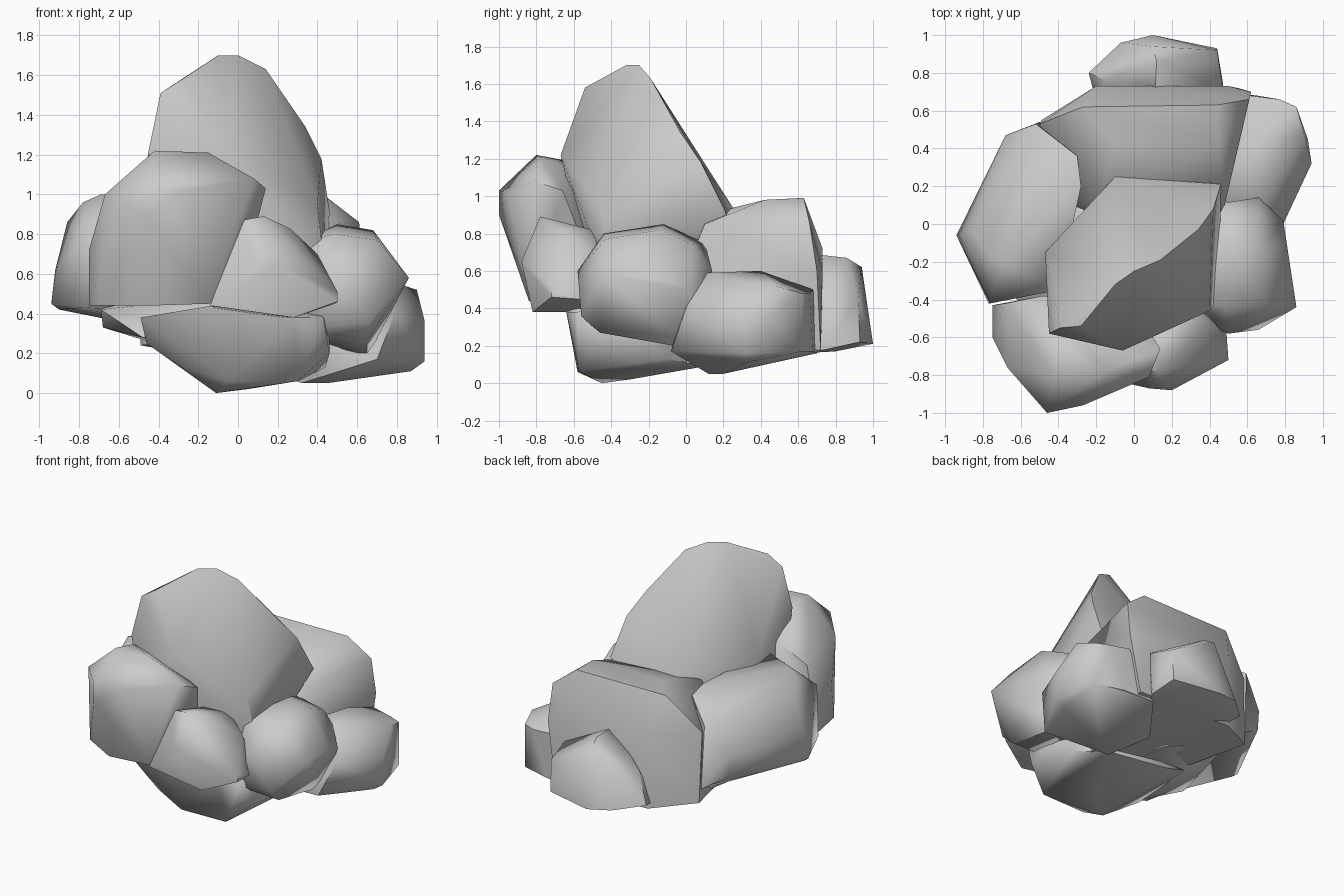
import bpy, bmesh, math


def rock(name, *corners):
    """Faceted boulder wrapped around a few corner points, softly shaded."""
    bm = bmesh.new()
    for c in corners:
        bm.verts.new(c)
    bmesh.ops.convex_hull(bm, input=bm.verts[:])
    loose = [v for v in bm.verts if not v.link_faces]
    bmesh.ops.delete(bm, geom=loose, context='VERTS')
    bmesh.ops.dissolve_limit(bm, angle_limit=math.radians(4),
                             verts=bm.verts[:], edges=bm.edges[:])
    bmesh.ops.recalc_face_normals(bm, faces=bm.faces[:])
    mesh = bpy.data.meshes.new(name)
    bm.to_mesh(mesh)
    bm.free()
    obj = bpy.data.objects.new(name, mesh)
    bpy.context.collection.objects.link(obj)
    bpy.ops.object.select_all(action='DESELECT')
    obj.select_set(True)
    bpy.context.view_layer.objects.active = obj
    bpy.ops.object.shade_smooth_by_angle(angle=math.radians(58))
    return obj


# Tall central boulder with the peak
rock("peak_rock",
     (-.10, -.32, 1.70), (0, -.25, 1.70), (.14, -.19, 1.63), (-.39, -.55, 1.51),
     (-.28, -.54, 1.58), (.34, -.03, 1.34), (.42, .08, 1.18), (-.45, -.58, 1.22),
     (-.06, -.67, 1.22), (.40, -.46, .95), (.47, -.05, .75), (.46, .21, .92),
     (-.10, .25, .94), (-.47, -.15, 1.0), (-.40, -.5, .5), (.45, -.4, .5), (0, .3, .5))

# Large boulder at the front left
rock("front_left_rock",
     (-.46, -1.0, 1.03), (-.27, -.96, 1.02), (-.46, -1.0, .90), (-.67, -.76, 1.0),
     (-.42, -.80, 1.22), (-.15, -.78, 1.21), (-.40, -.64, 1.19), (.08, -.81, 1.08),
     (.14, -.66, 1.03), (.10, -.60, .87), (-.75, -.60, .72), (-.75, -.43, .44),
     (-.70, -.70, .44), (-.45, -.84, .44), (-.14, -.82, .45), (0, -.45, .5),
     (-.48, -.38, 1.05), (-.68, -.42, .92))

# Boulder along the left side
rock("left_rock",
     (-.94, -.06, .45), (-.92, -.05, .62), (-.86, -.03, .86), (-.78, -.15, .96),
     (-.69, -.20, 1.0), (-.68, .47, .60), (-.67, .47, .45), (-.52, .53, .80),
     (-.50, .54, .34), (-.30, .36, .90), (-.28, .2, .92), (-.76, -.42, .80),
     (-.77, -.42, .43), (-.4, -.35, .98), (-.90, -.07, .42), (-.3, .2, .4))

# Broad boulder at the back
rock("back_rock",
     (-.27, .62, .99), (-.10, .42, .98), (.44, .63, .99), (.45, .42, .98),
     (.61, .66, .86), (.62, .70, .60), (.48, .10, .85), (-.20, .73, .72),
     (.50, .73, .60), (-.50, .53, .75), (-.49, .55, .24), (-.20, .73, .19),
     (.55, .72, .18), (.4, .1, .10), (-.4, .1, .25), (-.2, .1, .9), (.3, -.2, .12))

# Small boulder at the very back
rock("small_back_rock",
     (-.24, .80, .25), (-.07, .96, .23), (.10, 1.0, .21), (.44, .93, .22),
     (.47, .75, .18), (.44, .92, .45), (.10, .94, .62), (.12, .86, .67),
     (.11, .68, .69), (-.15, .76, .48), (.47, .72, .50), (0, .78, .17),
     (.3, .80, .17), (-.2, .65, .22), (.4, .62, .16))

# Low boulder at the back right
rock("right_back_rock",
     (.61, .68, .50), (.77, .66, .48), (.86, .62, .48), (.90, .48, .52),
     (.92, .45, .36), (.94, .32, .36), (.94, .32, .16), (.86, .62, .17),
     (.65, .68, .17), (.42, .70, .16), (.68, .10, .59), (.60, .40, .60),
     (.79, 0, .40), (.70, -.08, .17), (.32, .12, .05), (.45, .2, .05),
     (.87, .32, .11), (.3, 0, .5), (.2, .4, .1))

# Boulder on the right, with a front corner and a rounded rear lobe
rock("right_front_rock",
     (.86, -.44, .58), (.70, -.43, .77), (.50, -.58, .60), (.40, -.48, .72),
     (.66, -.56, .36), (.65, -.46, .27), (.33, -.52, .32), (.48, -.44, .80),
     (.66, -.2, .24), (.3, -.2, .3), (.68, -.14, .82), (.50, -.12, .85),
     (.80, -.10, .55), (.79, .02, .50), (.66, .04, .74), (.66, .14, .60),
     (.65, .05, .18), (.35, 0, .3), (.4, .1, .75), (.3, -.4, .75))

# Boulder at the front centre right
rock("front_rock",
     (.13, -.78, .89), (.02, -.76, .87), (.26, -.68, .83), (.40, -.52, .70),
     (.20, -.88, .65), (.08, -.87, .66), (.50, -.72, .51), (.50, -.72, .46),
     (.49, -.58, .45), (.28, -.82, .38), (-.14, -.82, .44), (.10, -.54, .83),
     (.25, -.46, .81), (.2, -.5, .38), (-.1, -.5, .42), (.4, -.4, .45))

# Supporting boulder underneath, resting on the ground
rock("base_rock",
     (-.11, -.45, 0), (.05, -.30, .02), (.30, -.57, .06), (-.05, -.58, .06),
     (-.27, -.53, .13), (-.46, -.50, .25), (-.49, -.58, .38), (-.13, -.65, .44),
     (.28, -.64, .38), (.43, -.58, .38), (.46, -.50, .20), (.46, -.3, .32),
     (.44, -.1, .13), (.3, .1, .09), (-.2, .1, .15), (-.45, 0, .27), (.3, 0, .5))

# Flat slab showing below the left boulders
rock("left_slab",
     (-.69, -.35, .42), (-.68, -.30, .33), (-.48, -.50, .28), (-.64, .05, .42),
     (-.55, .15, .32), (-.42, .45, .25), (0, .3, .15), (0, -.4, .2),
     (0, -.4, .5), (0, .3, .5), (-.5, .2, .5))
